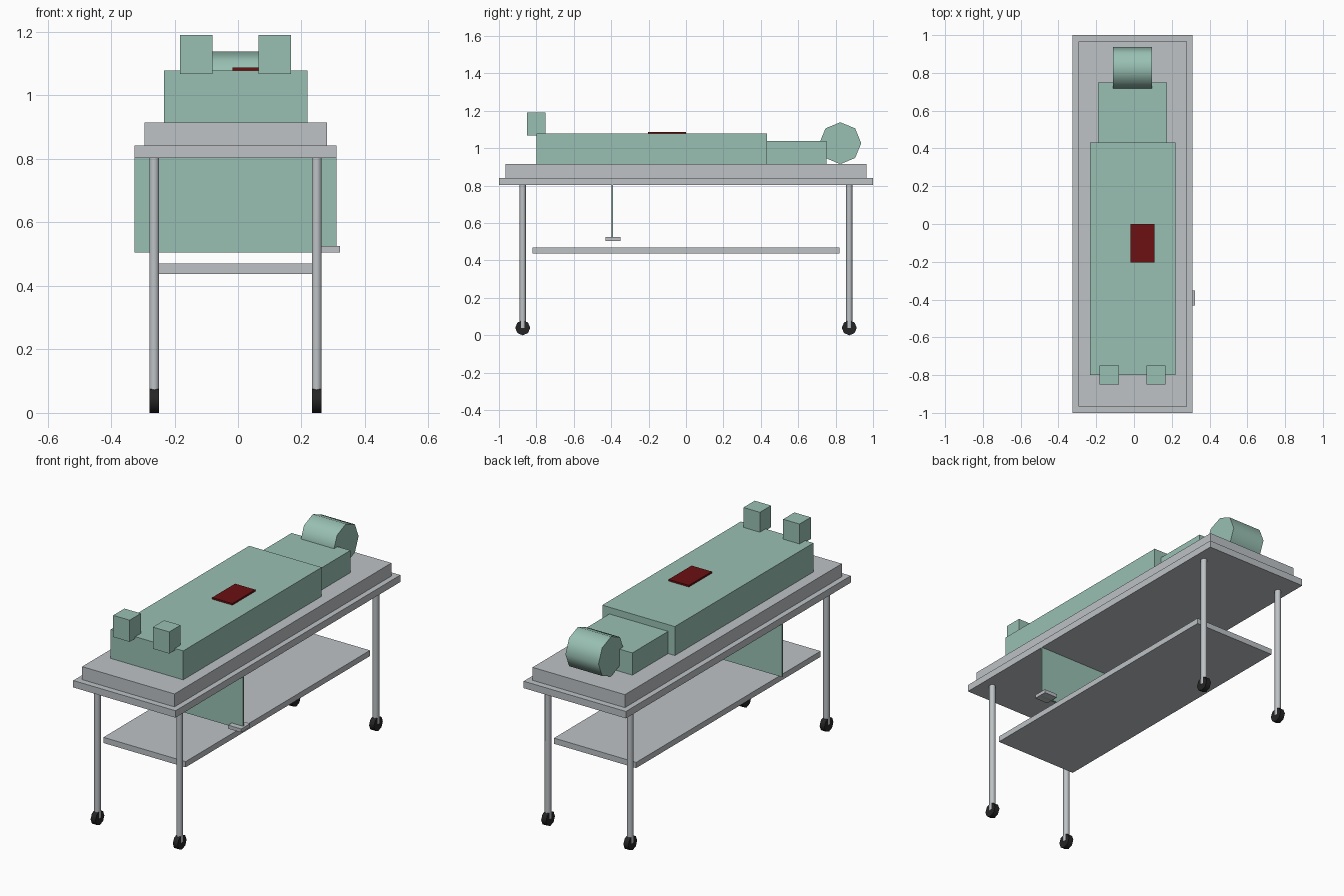
import bpy, bmesh, math
from mathutils import Matrix

if "Cube" in bpy.data.objects:
    bpy.data.objects.remove(bpy.data.objects["Cube"])


def material(name, rgb):
    m = bpy.data.materials.new(name)
    m.diffuse_color = (*rgb, 1)
    m.use_nodes = True
    m.node_tree.nodes["Principled BSDF"].inputs["Base Color"].default_value = m.diffuse_color
    return m


GREEN = material("sheet green", (0.32, 0.53, 0.45))
GREY = material("metal grey", (0.51, 0.54, 0.56))
RED = material("dark red", (0.15, 0.005, 0.006))
BLACK = material("rubber black", (0.018, 0.018, 0.018))


def finish(name, bm, mat):
    me = bpy.data.meshes.new(name)
    bm.to_mesh(me)
    bm.free()
    me.materials.append(mat)
    ob = bpy.data.objects.new(name, me)
    bpy.context.collection.objects.link(ob)
    return ob


def box(name, x, y, z, mat):
    """Box from (min, max) pairs."""
    bm = bmesh.new()
    bmesh.ops.create_cube(bm, size=1)
    for v in bm.verts:
        v.co = [r[0] + (c + 0.5) * (r[1] - r[0]) for c, r in zip(v.co, (x, y, z))]
    return finish(name, bm, mat)


def cylinder(name, centre, radius, length, sides, mat, axis="Z"):
    """Smooth-sided, flat-capped cylinder along Z or X."""
    bm = bmesh.new()
    bmesh.ops.create_cone(bm, cap_ends=True, segments=sides, radius1=radius,
                          radius2=radius, depth=length,
                          matrix=Matrix.Rotation(math.pi / 2, 4, "Z") if axis == "X" else Matrix())
    if axis == "X":
        bm.transform(Matrix.Rotation(math.pi / 2, 4, "Y"))
    bm.transform(Matrix.Translation(centre))
    ob = finish(name, bm, mat)
    ob.data.shade_smooth()
    ob.data.set_sharp_from_angle(angle=math.radians(65))
    return ob


CX = -0.008  # trolley centre line

# Trolley: top, mattress and lower shelf
box("table_top", (-0.326, 0.311), (-1, 1), (0.803, 0.842), GREY)
box("mattress", (-0.295, 0.28), (-0.965, 0.965), (0.842, 0.915), GREY)
box("lower_shelf", (CX - 0.256, CX + 0.256), (-0.82, 0.82), (0.438, 0.47), GREY)

# Legs and wheels
for sx in (-1, 1):
    for sy in (-1, 1):
        x, y = CX + sx * 0.256, sy * 0.873
        cylinder("leg", (x, y, 0.4225), 0.0175, 0.765, 6, GREY)
        cylinder("wheel", (x, y, 0.04), 0.04, 0.03, 8, BLACK, "X")

# Covered body
box("covered_body", (-0.233, 0.219), (-0.80, 0.432), (0.915, 1.078), GREEN)
box("covered_shoulders", (-0.191, 0.175), (0.432, 0.75), (0.915, 1.04), GREEN)
cylinder("covered_head", (CX, 0.825, 1.027), 0.112, 0.206, 8, GREEN, "X")
for x in (-0.131, 0.116):
    box("covered_foot", (x - 0.051, x + 0.051), (-0.85, -0.75), (1.068, 1.19), GREEN)

# Stain plate on the sheet
box("stain", (-0.018, 0.108), (-0.204, 0.0), (1.078, 1.0875), RED)

# Hanging sheet and its small tag
box("hanging_sheet", (-0.326, 0.311), (-0.399, -0.389), (0.505, 0.803), GREEN)
box("tag", (0.24, 0.322), (-0.431, -0.351), (0.505, 0.525), GREY)
